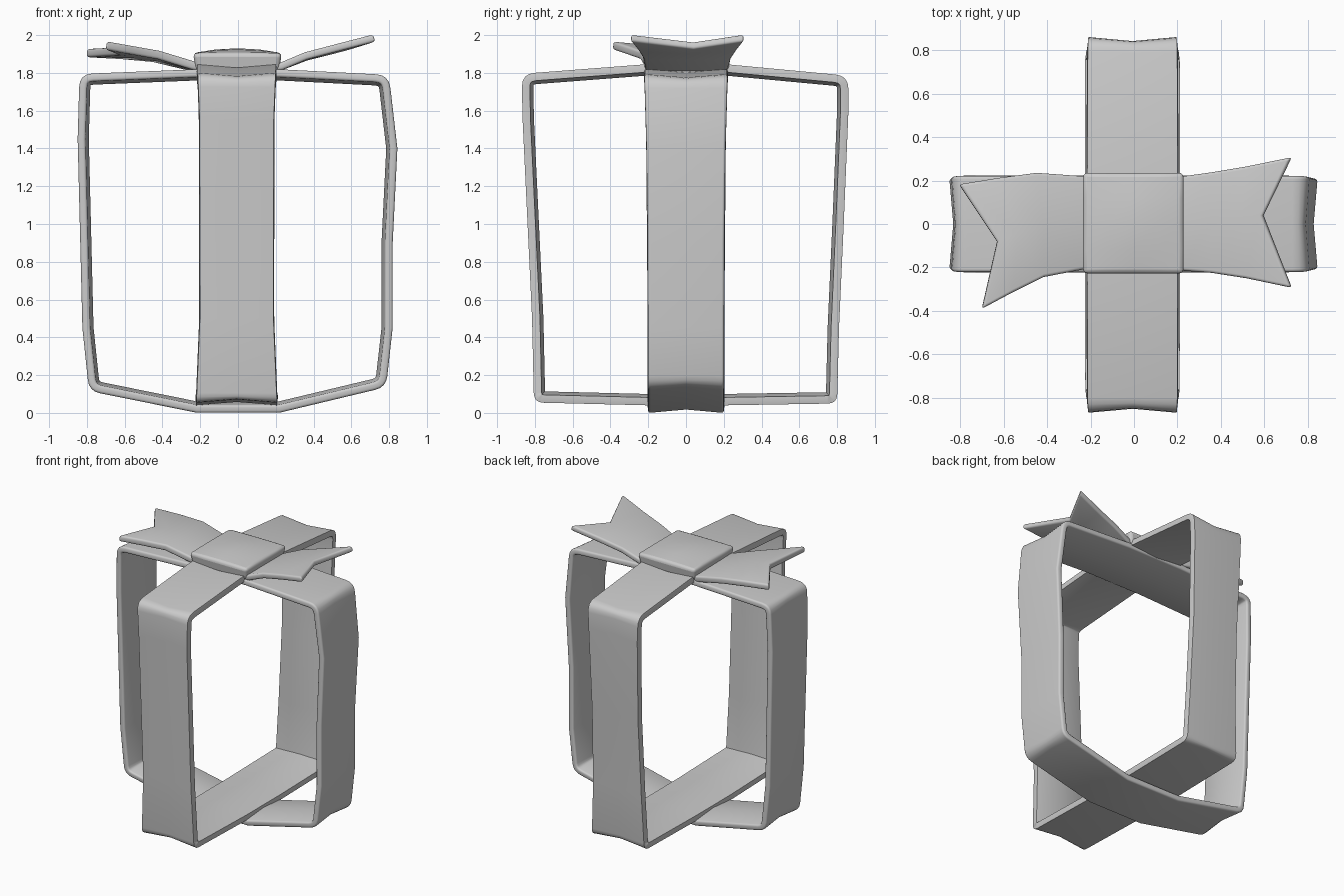
import bpy, bmesh
from mathutils import Vector

if "Cube" in bpy.data.objects:
    bpy.data.objects.remove(bpy.data.objects["Cube"])


def finish(name, bm, thickness=0, offset=0, bevel=0.013, segments=3):
    bmesh.ops.recalc_face_normals(bm, faces=bm.faces)
    mesh = bpy.data.meshes.new(name)
    bm.to_mesh(mesh)
    bm.free()
    ob = bpy.data.objects.new(name, mesh)
    bpy.context.collection.objects.link(ob)
    if thickness:
        s = ob.modifiers.new("thickness", 'SOLIDIFY')
        s.thickness, s.offset, s.use_even_offset = thickness, offset, True
    b = ob.modifiers.new("soft_edges", 'BEVEL')
    b.width, b.segments, b.limit_method, b.angle_limit = bevel, segments, 'ANGLE', 0.9
    bpy.ops.object.select_all(action='DESELECT')
    ob.select_set(True)
    bpy.context.view_layer.objects.active = ob
    bpy.ops.object.shade_smooth_by_angle(angle=0.9)
    return ob


def sheet(name, rows, closed, thickness, offset):
    bm = bmesh.new()
    grid = [[bm.verts.new(p) for p in row] for row in rows]
    n = len(grid)
    for i in range(n if closed else n - 1):
        a, b = grid[i], grid[(i + 1) % n]
        for j in range(len(a) - 1):
            bm.faces.new((a[j], a[j + 1], b[j + 1], b[j]))
    return finish(name, bm, thickness, offset)


def round_path(points):
    # Replace points that carry a radius by a short arc
    out = []
    for i, (a, z, r) in enumerate(points):
        p = Vector((a, z))
        if not r:
            out.append(p)
            continue
        q0 = p + (Vector(points[i - 1][:2]) - p).normalized() * r
        q1 = p + (Vector(points[(i + 1) % len(points)][:2]) - p).normalized() * r
        for k in range(5):
            t = k / 4
            out.append(q0 * (1 - t) ** 2 + p * 2 * t * (1 - t) + q1 * t * t)
    return out


def ribbon_loop(name, points, half_width, shift, place):
    path = round_path(points)
    rows = []
    for i, p in enumerate(path):
        t = (path[(i + 1) % len(path)] - path[i - 1]).normalized()
        mid = p + Vector((-t.y, t.x)) * 0.018      # middle dips inward
        w = half_width(p.y)
        rows.append([place(p, shift - w), place(mid, shift), place(p, shift + w)])
    return sheet(name, rows, True, 0.042, -1)


# Ribbon loops, outer outline counter-clockwise as (across, z, corner radius)
ribbon_loop("side_to_side_ribbon", [
    (-0.22, 0.0, 0), (0.22, 0.0, 0), (0.785, 0.135, 0.06), (0.82, 0.45, 0),
    (0.82, 0.9, 0), (0.845, 1.4, 0), (0.80, 1.79, 0.07), (0.22, 1.82, 0),
    (-0.22, 1.82, 0), (-0.84, 1.795, 0.07), (-0.85, 1.45, 0), (-0.825, 0.45, 0),
    (-0.79, 0.115, 0.06)],
    lambda z: 0.2 + 0.02 * (z / 1.8) ** 4, 0.0,
    lambda p, w: (p.x, w, p.y))
ribbon_loop("front_to_back_ribbon", [
    (-0.2, 0.04, 0), (0.2, 0.04, 0), (0.80, 0.05, 0.05), (0.81, 0.45, 0),
    (0.835, 1.0, 0), (0.86, 1.6, 0), (0.86, 1.785, 0.07), (0.22, 1.845, 0),
    (-0.22, 1.845, 0), (-0.87, 1.795, 0.07), (-0.865, 1.55, 0), (-0.815, 0.5, 0),
    (-0.805, 0.055, 0.05)],
    lambda z: 0.187 + 0.03 * (z - 1) ** 2, -0.007,
    lambda p, w: (w, p.x, p.y))

# Notched bow tails
sheet("right_tail", [
    [(0.14, -0.2, 1.82), (0.14, 0, 1.82), (0.14, 0.2, 1.82)],
    [(0.23, -0.215, 1.835), (0.23, 0, 1.835), (0.23, 0.22, 1.835)],
    [(0.36, -0.225, 1.89), (0.36, 0.01, 1.885), (0.36, 0.238, 1.89)],
    [(0.52, -0.25, 1.932), (0.50, 0.025, 1.92), (0.52, 0.265, 1.932)],
    [(0.725, -0.293, 1.985), (0.595, 0.04, 1.945), (0.725, 0.307, 1.985)]],
    False, 0.04, 0)
sheet("left_tail", [
    [(-0.14, -0.2, 1.82), (-0.14, 0, 1.82), (-0.14, 0.2, 1.82)],
    [(-0.24, -0.21, 1.84), (-0.24, 0, 1.835), (-0.24, 0.22, 1.83)],
    [(-0.42, -0.245, 1.895), (-0.42, -0.01, 1.885), (-0.45, 0.235, 1.88)],
    [(-0.56, -0.315, 1.92), (-0.54, -0.045, 1.905), (-0.62, 0.212, 1.895)],
    [(-0.70, -0.39, 1.945), (-0.63, -0.08, 1.915), (-0.805, 0.182, 1.905)]],
    False, 0.045, 0)

# Cushion-shaped knot
bm = bmesh.new()
bmesh.ops.create_cube(bm, size=1)
bmesh.ops.subdivide_edges(bm, edges=bm.edges[:], cuts=3, use_grid_fill=True)
for v in bm.verts:
    x, y, z = v.co
    dome = (1 - 4 * x * x) * (1 - 4 * y * y)
    top = z + 0.5
    v.co = (x * (0.44 + 0.03 * top) - 0.003, y * (0.44 + 0.03 * top) + 0.004,
            1.81 + top * (0.095 + 0.025 * dome))
finish("knot", bm, bevel=0.022)
